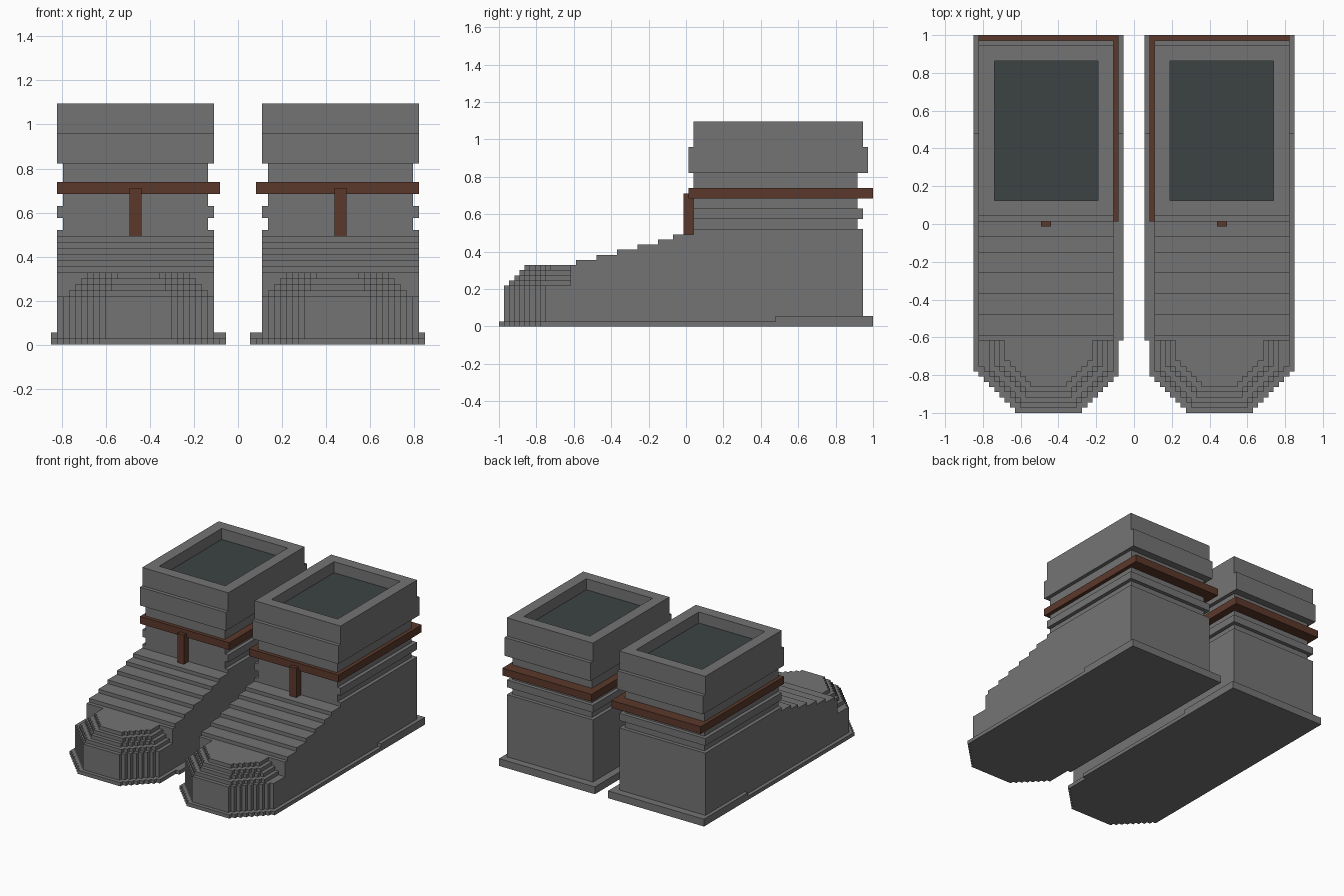
import bpy
import bmesh

cube = bpy.data.objects.get("Cube")
if cube:
    bpy.data.objects.remove(cube, do_unlink=True)

U = 2 / 73      # grid unit
MID = 36.5      # half the length in units


def material(name, rgb):
    m = bpy.data.materials.new(name)
    m.use_nodes = True
    m.diffuse_color = (*rgb, 1)
    bsdf = next(n for n in m.node_tree.nodes if n.type == "BSDF_PRINCIPLED")
    bsdf.inputs["Base Color"].default_value = (*rgb, 1)
    return m


GREY = material("stone grey", (0.175, 0.175, 0.175))
BROWN = material("leather brown", (0.105, 0.04, 0.024))
DARK = material("dark lining", (0.045, 0.055, 0.055))


def extrude(bm, points, shift):
    """Extrude a closed outline by a vector and return the far face."""
    face = bm.faces.new([bm.verts.new(p) for p in points])
    grown = bmesh.ops.extrude_face_region(bm, geom=[face], use_keep_orig=True)["geom"]
    verts = [g for g in grown if isinstance(g, bmesh.types.BMVert)]
    bmesh.ops.translate(bm, verts=verts, vec=shift)
    bmesh.ops.recalc_face_normals(bm, faces=bm.faces[:])
    return next(g for g in grown if isinstance(g, bmesh.types.BMFace))


def finish(bm, name, side, *mats):
    """Scale to the final size and place on the chosen side."""
    for v in bm.verts:
        v.co = (side * v.co.x * U, (v.co.y - MID) * U, v.co.z * U)
    if side < 0:
        bmesh.ops.reverse_faces(bm, faces=bm.faces[:])
    label = "left_" if side > 0 else "right_"
    mesh = bpy.data.meshes.new(label + name)
    bm.to_mesh(mesh)
    bm.free()
    for m in mats:
        mesh.materials.append(m)
    bpy.context.collection.objects.link(bpy.data.objects.new(label + name, mesh))


def box(name, side, xs, ys, zs, mat=GREY):
    bm = bmesh.new()
    (x0, x1), (y0, y1), (z0, z1) = xs, ys, zs
    extrude(bm, [(x0, y0, z0), (x1, y0, z0), (x1, y1, z0), (x0, y1, z0)], (0, 0, z1 - z0))
    finish(bm, name, side, mat)


def toe_slab(name, side, inset, limits, z0, z1, back=14):
    """Slab whose front corners are cut back in one-unit stairs."""
    lo, hi = limits
    corner = (inset + 1) // 2
    left, right = [], []
    for row in range(inset, back):
        a = max(lo, 10 + corner - (row - inset))
        b = min(hi, 23 - corner + (row - inset))
        left += [(a, row, z0), (a, row + 1, z0)]
        right += [(b, row, z0), (b, row + 1, z0)]
    bm = bmesh.new()
    extrude(bm, left[::-1] + right, (0, 0, z1 - z0))
    bmesh.ops.dissolve_limit(bm, angle_limit=0.01, verts=bm.verts[:], edges=bm.edges[:])
    finish(bm, name, side, GREY)


WIDE, NARROW = (4, 30), (5, 29)

for side in (1, -1):
    # Sole: stepped toe, long plate and raised heel
    toe_slab("sole_toe", side, 0, (3, 31), 0, 1)
    box("sole_plate", side, (2, 31), (14, 73), (0, 1))
    box("sole_heel", side, (2, 31), (54, 73), (1, 2))

    # Toe cap: layers shrinking upwards
    toe_slab("toe_base", side, 1, WIDE, 1, 8)
    for i in range(4):
        toe_slab(f"toe_layer_{i + 1}", side, i + 2, (5 + i, 28 - i), 8 + i, 9 + i)

    # Foot: stair profile swept across the width
    profile = [(71, 1), (14, 1), (14, 12)]
    for i, y in enumerate((15, 19, 23, 27, 31, 34, 38)):
        profile += [(y, 12 + i), (y, 13 + i)]
    profile.append((71, 19))
    bm = bmesh.new()
    extrude(bm, [(WIDE[0], y, z) for y, z in profile], (WIDE[1] - WIDE[0], 0, 0))
    finish(bm, "foot", side, GREY)

    # Ankle: grooves and ridge
    box("lower_groove", side, NARROW, (38, 70), (19, 21))
    box("ankle_ridge", side, WIDE, (38, 71), (21, 23))
    box("upper_groove", side, NARROW, (38, 70), (23, 30))

    # Strap and hanging tab
    box("strap", side, (3, 30), (37, 73), (25, 27), BROWN)
    box("strap_tab", side, (16, 18), (36, 38), (18, 26), BROWN)

    # Cuff: wide band, then rim with a sunken opening
    box("cuff_band", side, WIDE, (37, 72), (30, 35))
    bm = bmesh.new()
    top = extrude(bm, [(4, 38, 35), (30, 38, 35), (30, 71, 35), (4, 71, 35)], (0, 0, 5))
    bmesh.ops.inset_region(bm, faces=[top], thickness=3, use_even_offset=True)
    floor = bmesh.ops.extrude_discrete_faces(bm, faces=[top])["faces"][0]
    bmesh.ops.translate(bm, verts=floor.verts[:], vec=(0, 0, -3))
    floor.material_index = 1
    finish(bm, "cuff_rim", side, GREY, DARK)
